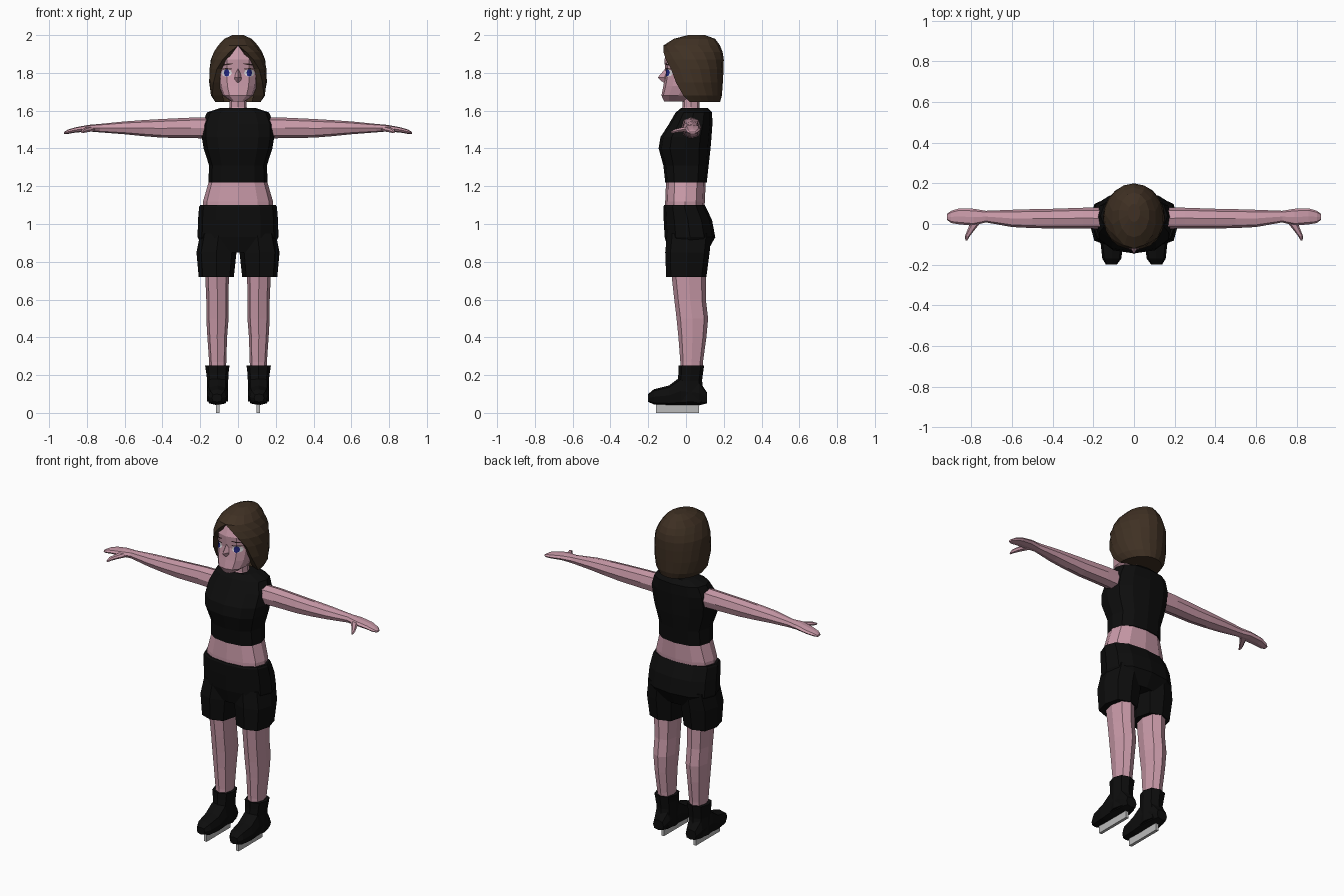
import bpy, bmesh, math
from mathutils import Vector

if "Cube" in bpy.data.objects:
    bpy.data.objects.remove(bpy.data.objects["Cube"])


def mat(name, r, g, b):
    m = bpy.data.materials.new(name)
    m.diffuse_color = (r, g, b, 1)
    m.use_nodes = True
    m.node_tree.nodes["Principled BSDF"].inputs["Base Color"].default_value = m.diffuse_color
    return m


SKIN = mat("skin pink", 0.58, 0.32, 0.39)
BLACK = mat("black fabric", 0.004, 0.004, 0.004)
HAIR = mat("brown hair", 0.05, 0.03, 0.017)
STEEL = mat("blade grey", 0.5, 0.5, 0.5)
WHITE = mat("eye white", 0.75, 0.72, 0.75)
BLUE = mat("iris blue", 0.015, 0.02, 0.22)
DARK = mat("lash dark", 0.03, 0.015, 0.015)


def finish(name, bm, m):
    bmesh.ops.remove_doubles(bm, verts=bm.verts, dist=0.0005)
    bmesh.ops.recalc_face_normals(bm, faces=bm.faces)
    me = bpy.data.meshes.new(name)
    bm.to_mesh(me)
    bm.free()
    me.materials.append(m)
    ob = bpy.data.objects.new(name, me)
    bpy.context.collection.objects.link(ob)
    return ob


def loft(name, rings, m, n=8, axis='z', e=2.4, side=1):
    """Rings are (position, a0, a1, b0, b1): bounds in the two other axes."""
    bm = bmesh.new()
    loops = []
    for t, a0, a1, b0, b1 in rings:
        loop = []
        for i in range(n):
            w = 2 * math.pi * i / n
            c, s = math.cos(w), math.sin(w)
            c = math.copysign(abs(c) ** (2 / e), c)
            s = math.copysign(abs(s) ** (2 / e), s)
            a = (a0 + a1) / 2 + c * (a1 - a0) / 2
            b = (b0 + b1) / 2 + s * (b1 - b0) / 2
            x, y, z = {'x': (t, a, b), 'y': (a, t, b), 'z': (a, b, t)}[axis]
            loop.append(bm.verts.new((x * side, y, z)))
        loops.append(loop)
    for p, q in zip(loops, loops[1:]):
        for i in range(n):
            j = (i + 1) % n
            bm.faces.new((p[i], p[j], q[j], q[i]))
    bm.faces.new(loops[0])
    bm.faces.new(loops[-1])
    return finish(name, bm, m)


def sym(rows):
    """Rings centred on x = 0, from (z, half width, front, back)."""
    return [(z, -r, r, f, b) for z, r, f, b in rows]


# Torso, top and shorts
loft("midriff", sym([(1.06, .185, -.11, .095), (1.12, .185, -.11, .10),
                     (1.24, .15, -.105, .105)]), SKIN, 12)
loft("crop_top", sym([(1.22, .157, -.11, .11), (1.31, .153, -.12, .12),
                      (1.40, .182, -.145, .13), (1.46, .192, -.135, .135),
                      (1.53, .19, -.09, .14), (1.59, .165, -.055, .138),
                      (1.615, .09, -.025, .115)]), BLACK, 12)
loft("shorts_hips", sym([(.85, .17, -.09, .11), (.93, .214, -.113, .155),
                         (1.02, .212, -.118, .138), (1.09, .206, -.12, .105),
                         (1.10, .20, -.115, .10)]), BLACK, 12)
loft("neck", sym([(1.565, .055, -.055, .08), (1.62, .046, -.018, .072),
                  (1.68, .045, -.02, .07)]), SKIN)

# Arms, legs and skates
for side, tag in ((1, "left"), (-1, "right")):
    loft(tag + "_short_leg", [(.72, .022, .208, -.105, .108),
                              (.85, .008, .22, -.11, .125),
                              (.95, .004, .20, -.10, .135)], BLACK, 8, e=2.6, side=side)
    loft(tag + "_leg", [(.2, .065, .15, -.03, .085), (.27, .062, .153, -.03, .09),
                        (.40, .058, .162, -.04, .108), (.50, .05, .168, -.05, .117),
                        (.60, .05, .168, -.062, .105),
                        (.76, .048, .175, -.08, .105)], SKIN, side=side)
    loft(tag + "_arm", [(.14, -.025, .08, 1.452, 1.565), (.25, -.022, .08, 1.455, 1.563),
                        (.40, -.022, .075, 1.457, 1.556), (.50, -.02, .073, 1.465, 1.55),
                        (.60, -.015, .07, 1.475, 1.543), (.73, .008, .065, 1.485, 1.53),
                        (.79, -.008, .075, 1.49, 1.525), (.86, -.002, .077, 1.484, 1.512),
                        (.90, .005, .065, 1.477, 1.50),
                        (.92, .02, .05, 1.476, 1.488)], SKIN, axis='x', side=side)
    loft(tag + "_thumb", [(.02, .745, .80, 1.49, 1.52), (-.03, .785, .82, 1.486, 1.51),
                          (-.06, .808, .832, 1.482, 1.502),
                          (-.08, .82, .83, 1.48, 1.49)], SKIN, 6, 'y', side=side)
    loft(tag + "_boot_foot", [(-.20, .085, .138, .058, .10), (-.17, .062, .156, .045, .125),
                              (-.09, .054, .165, .04, .145), (-.03, .054, .165, .04, .19),
                              (.07, .06, .16, .04, .17),
                              (.11, .075, .145, .05, .11)], BLACK, axis='y', e=3, side=side)
    loft(tag + "_boot_shaft", [(.06, .052, .165, -.06, .10), (.17, .052, .163, -.045, .085),
                               (.21, .05, .168, -.04, .09),
                               (.25, .045, .174, -.04, .096)], BLACK, side=side)
    bm = bmesh.new()
    bmesh.ops.create_cube(bm, size=1)
    for v in bm.verts:
        v.co = Vector((side * .108 + v.co.x * .018, -.045 + v.co.y * .23, .0225 + v.co.z * .045))
    finish(tag + "_skate_blade", bm, STEEL)

# Head and nose
head = loft("head", sym([(1.648, .035, -.115, .0), (1.68, .08, -.13, .05),
                         (1.73, .10, -.12, .10), (1.80, .106, -.108, .12),
                         (1.87, .105, -.115, .13), (1.95, .07, -.085, .12)]), SKIN, 12)
loft("nose", sym([(1.82, .008, -.112, -.08), (1.775, .018, -.15, -.08),
                  (1.75, .016, -.122, -.08)]), SKIN, 4, e=2)

# Bobbed hair: arcs round the back that close above the forehead
levels = [(1.645, .12, 0, .18, 95), (1.68, .143, 0, .19, 107), (1.75, .153, 0, .195, 122),
          (1.82, .151, 0, .199, 132), (1.87, .145, 0, .2, 146), (1.91, .128, 0, .194, 160),
          (1.945, .108, -.12, .18, 180), (1.98, .075, -.065, .155, 180),
          (2.0, .03, .01, .10, 180)]
M = 14
bm = bmesh.new()
rows = []
for z, rx, yf, yb, opening in levels:
    yf = yf or .03 - (yb - .03) * .97
    cy, ry = (yf + yb) / 2, (yb - yf) / 2
    pts = []
    for i in range(M + 1):
        w = math.radians(opening) * (2 * i / M - 1)
        pts.append(Vector((rx * math.sin(w), cy + ry * math.cos(w), z)))
    # inner rim tucks the front edges in against the face
    rim = [Vector((p.x * .6, p.y + .02, z)) for p in (pts[0], pts[-1])]
    rows.append([bm.verts.new(p) for p in [rim[0]] + pts + [rim[1]]])
for p, q in zip(rows, rows[1:]):
    for i in range(len(p) - 1):
        bm.faces.new((p[i], p[i + 1], q[i + 1], q[i]))
bm.faces.new(rows[0])
bm.faces.new(rows[-1][1:-2])
finish("hair", bm, HAIR)

# Eyes and brows: thin plates laid on the face
bpy.context.view_layer.update()


def face_plate(name, cx, cz, w, h, m, lift, slant=0.0, n=8):
    bm = bmesh.new()

    def put(x, z):
        hit, loc, _, _ = head.ray_cast(Vector((x, -1, z)), Vector((0, 1, 0)))
        return bm.verts.new((x, (loc.y if hit else -.08) - lift, z))

    mid = put(cx, cz)
    ring = []
    for i in range(n):
        a = 2 * math.pi * i / n
        dx = w * math.cos(a)
        ring.append(put(cx + dx, cz + h * math.sin(a) + slant * dx))
    for i in range(n):
        bm.faces.new((mid, ring[i], ring[(i + 1) % n]))
    finish(name, bm, m)


for side, tag in ((1, "left"), (-1, "right")):
    face_plate(tag + "_eye_white", side * .06, 1.80, .028, .021, WHITE, .004)
    face_plate(tag + "_iris", side * .06, 1.80, .015, .02, BLUE, .007)
    face_plate(tag + "_lash", side * .06, 1.821, .031, .004, DARK, .006)
    face_plate(tag + "_brow", side * .058, 1.845, .032, .004, DARK, .005, -.12 * side)
